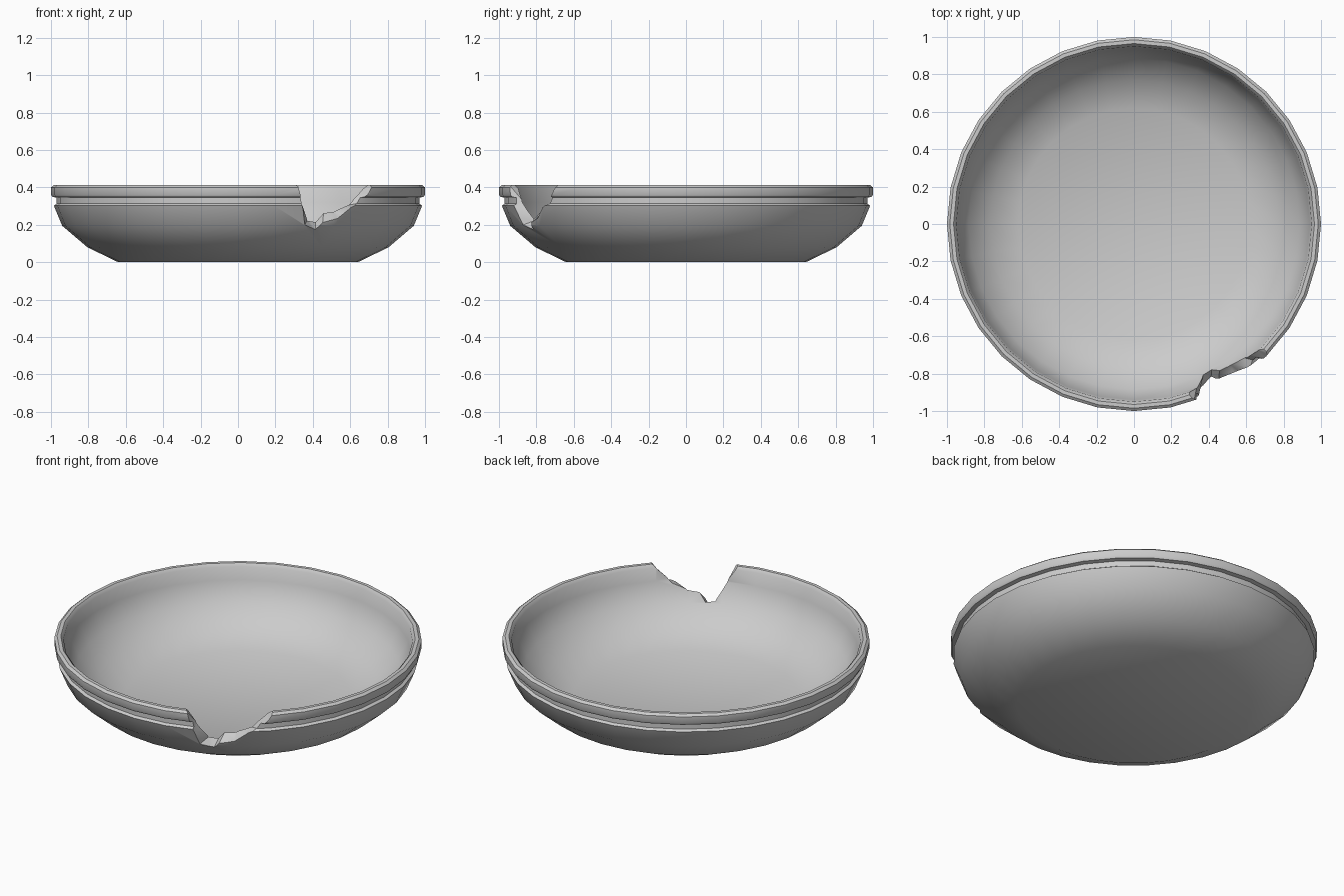
import bpy, bmesh
from math import sin, cos, radians
from mathutils import Vector

if "Cube" in bpy.data.objects:
    bpy.data.objects.remove(bpy.data.objects["Cube"])

SEG = 32

# Revolved cross-section (radius, height): underside, wall, groove, rim, inside
profile = [(0.64, 0), (0.805, 0.08), (0.94, 0.195), (0.985, 0.303),
           (0.97, 0.313), (0.97, 0.345), (0.993, 0.35), (1.0, 0.362), (1.0, 0.40),
           (0.985, 0.412), (0.965, 0.412), (0.95, 0.395), (0.94, 0.32),
           (0.885, 0.21), (0.77, 0.115), (0.62, 0.045)]


def polar(r, deg, z):
    a = radians(deg)  # measured from the front (-y) towards +x
    return Vector((r * sin(a), -r * cos(a), z))


def new_object(name, bm):
    bm.normal_update()
    bmesh.ops.recalc_face_normals(bm, faces=bm.faces)
    if bm.calc_volume(signed=True) < 0:
        bmesh.ops.reverse_faces(bm, faces=bm.faces)
    me = bpy.data.meshes.new(name)
    bm.to_mesh(me)
    bm.free()
    ob = bpy.data.objects.new(name, me)
    bpy.context.collection.objects.link(ob)
    return ob


# Bowl body
bm = bmesh.new()
rings = [[bm.verts.new(polar(r, 360 * i / SEG, z)) for i in range(SEG)] for r, z in profile]
for a, b in zip(rings, rings[1:]):
    for i in range(SEG):
        j = (i + 1) % SEG
        bm.faces.new((a[i], a[j], b[j], b[i]))
for ring, z in ((rings[0], 0), (rings[-1], 0.04)):
    c = bm.verts.new((0, 0, z))
    for i in range(SEG):
        bm.faces.new((ring[i], ring[(i + 1) % SEG], c))
bowl = new_object("bowl", bm)

# Chipped rim: (angle, height, radius) of the break on the inner and outer wall
inner = [(17.5, .415, .95), (21, .33, .94), (24.8, .225, .89), (28.2, .218, .885),
         (30.4, .265, .91), (34.6, .275, .915), (39.4, .305, .93), (41.3, .34, .94),
         (44.3, .385, .945), (46.3, .415, .95)]
outer = [(18.7, .415, 1.0), (20.7, .29, .98), (22.3, .2, .94), (26.8, .175, .915),
         (28.6, .21, .945), (33.9, .235, .955), (38.5, .295, .98), (41.3, .315, .97),
         (44.4, .37, 1.0), (46.2, .415, 1.0)]
bm = bmesh.new()
cols = []
for (ai, zi, ri), (ao, zo, ro) in zip(inner, outer):
    pts = [polar(.8, ai, zi), polar(ri - .005, ai, zi), polar(ro, ao, zo), polar(1.06, ao, zo)]
    pts += [Vector((v.x, v.y, 0.7)) for v in reversed(pts)]
    cols.append([bm.verts.new(v) for v in pts])
for a, b in zip(cols, cols[1:]):
    for i in range(8):
        j = (i + 1) % 8
        bm.faces.new((a[i], a[j], b[j], b[i]))
for c in (cols[0], cols[-1]):
    for i in range(3):
        bm.faces.new((c[i], c[i + 1], c[6 - i], c[7 - i]))
bmesh.ops.triangulate(bm, faces=bm.faces)
cutter = new_object("chip_cutter", bm)
cutter.hide_render = True

# Cut the chip, then smooth the turned surfaces
bpy.context.view_layer.objects.active = bowl
bowl.select_set(True)
mod = bowl.modifiers.new("chip", 'BOOLEAN')
mod.operation = 'DIFFERENCE'
mod.solver = 'EXACT'
mod.object = cutter
bpy.ops.object.modifier_apply(modifier="chip")
bpy.data.objects.remove(cutter)
bpy.ops.object.shade_smooth_by_angle(angle=radians(35))
